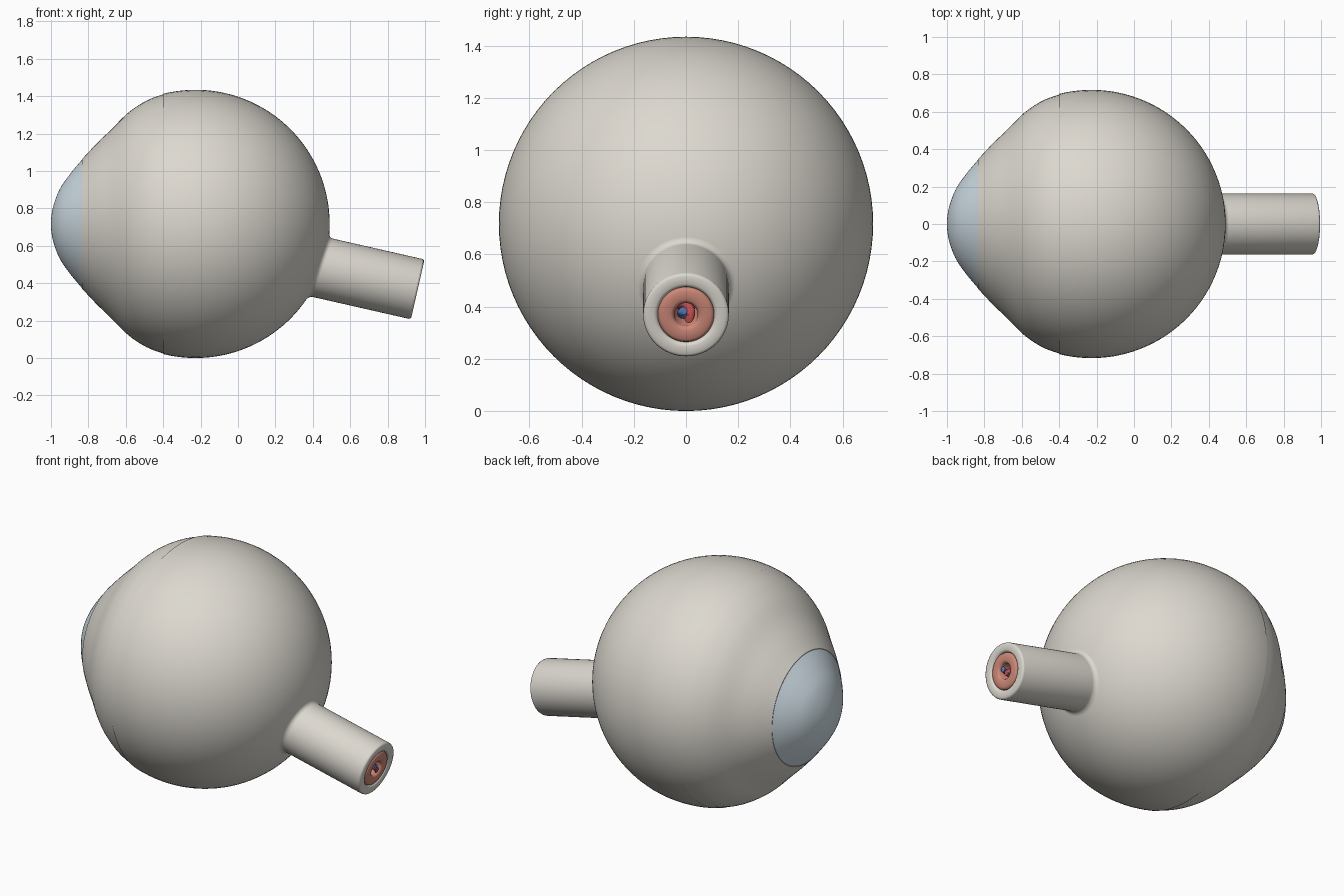
import bpy, bmesh
from math import sin, cos, pi, sqrt, radians
from mathutils import Vector

if "Cube" in bpy.data.objects:
    bpy.data.objects.remove(bpy.data.objects["Cube"])

R = 0.717
C = Vector((-0.227, 0, R))                       # globe centre
TILT = radians(12.8)
D = Vector((cos(TILT), 0, -sin(TILT)))           # nerve axis
U, V = Vector((sin(TILT), 0, cos(TILT))), Vector((0, 1, 0))
END = Vector((0.961, 0, 0.367))                  # centre of the cut nerve end


def material(name, rgb):
    m = bpy.data.materials.new(name)
    m.diffuse_color = (*rgb, 1)
    m.use_nodes = True
    m.node_tree.nodes["Principled BSDF"].inputs["Base Color"].default_value = m.diffuse_color
    return m


WHITE = material("white", (0.72, 0.69, 0.63))
CLEAR = material("pale blue", (0.62, 0.72, 0.78))
PINK = material("pink", (0.62, 0.25, 0.19))
RED = material("red", (0.55, 0.08, 0.08))
BLUE = material("blue", (0.12, 0.22, 0.55))


def skin(name, rings, mat, angle=40):
    """Join successive rings of points into a smooth surface."""
    bm = bmesh.new()
    loops = [[bm.verts.new(p) for p in ring] for ring in rings]
    n = len(loops[0])
    for a, b in zip(loops, loops[1:]):
        for i in range(n):
            j = (i + 1) % n
            bm.faces.new((a[i], a[j], b[j], b[i]))
    bmesh.ops.remove_doubles(bm, verts=bm.verts, dist=1e-5)
    bmesh.ops.recalc_face_normals(bm, faces=bm.faces)
    me = bpy.data.meshes.new(name)
    bm.to_mesh(me)
    bm.free()
    me.materials.append(mat)
    ob = bpy.data.objects.new(name, me)
    bpy.context.collection.objects.link(ob)
    bpy.ops.object.select_all(action='DESELECT')
    ob.select_set(True)
    bpy.context.view_layer.objects.active = ob
    bpy.ops.object.shade_smooth_by_angle(angle=radians(angle))
    return ob


def globe_ring(x, r, n=96):
    return [(x, r * cos(2 * pi * i / n), R + r * sin(2 * pi * i / n)) for i in range(n)]


def nerve_point(t, r, a):
    return END + D * t + (U * cos(a) + V * sin(a)) * r


def nerve_ring(t, r, n=64):
    return [nerve_point(t, r, 2 * pi * i / n) for i in range(n)]


def smooth(pts, steps=4):
    """Catmull-Rom curve through profile points."""
    p = [Vector(q) for q in pts]
    p = [2 * p[0] - p[1]] + p + [2 * p[-1] - p[-2]]
    out = []
    for a, b, c, d in zip(p, p[1:], p[2:], p[3:]):
        for k in range(steps):
            t = k / steps
            out.append(0.5 * (2 * b + (c - a) * t + (2 * a - 5 * b + 4 * c - d) * t * t
                              + (3 * b - a - 3 * c + d) * t ** 3))
    return out + [p[-2]]


# cornea: domed cap
dome = [(-0.99, 0.086), (-0.955, 0.182), (-0.90, 0.264), (-0.835, 0.342)]
full = [(x, -r) for x, r in reversed(dome)] + [(-1.0, 0)] + dome
cap = smooth(full)[16:]
skin("cornea", [globe_ring(x, max(r, 0)) for x, r in cap], CLEAR)

# sclera: tapered front blending into a sphere
front = smooth([(-0.835, 0.345), (-0.76, 0.425), (-0.68, 0.503), (-0.60, 0.583),
                (-0.54, 0.629), (-0.47, 0.668), (-0.38, 0.699)])
a0 = pi - 1.33
back = [(C.x + R * cos(a0 * (1 - k / 40)), R * sin(a0 * (1 - k / 40))) for k in range(41)]
rim = [(-0.82, 0.30)]                            # lip turned in behind the cornea
skin("sclera", [globe_ring(x, r) for x, r in rim + [tuple(p) for p in front] + back], WHITE)


def globe_hit(r, a):
    """Distance along the nerve axis where a line at radius r leaves the globe."""
    q = nerve_point(0, r, a) - C
    b = q.dot(D)
    return -b + sqrt(b * b - q.dot(q) + R * R)


# optic nerve sheath: filleted root, straight tube, slightly rounded lip
SR, F, N = 0.164, 0.022, 64
root = []
for k in range(7):
    s = pi / 2 * k / 6
    rad = SR + F * (1 - sin(s))
    angles = [2 * pi * i / N for i in range(N)]
    root.append([nerve_point(globe_hit(rad, a) + F * (1 - cos(s)), rad, a) for a in angles])
lip = [(-0.012, SR), (-0.004, SR - 0.003), (0, SR - 0.012), (0, 0.122),
       (-0.004, 0.113), (-0.014, 0.108), (-0.2, 0.108)]
skin("optic_nerve_sheath", root + [nerve_ring(t, r) for t, r in lip], WHITE, 60)

# nerve core: rounded pink ring with a central canal
core = [(-0.2, 0.108), (-0.014, 0.108), (-0.005, 0.104), (0, 0.095), (0.0, 0.06),
        (-0.004, 0.051), (-0.014, 0.045), (-0.25, 0.045), (-0.25, 0)]
skin("nerve_core", [nerve_ring(t, r) for t, r in core], PINK, 60)


# blood vessels: two strands twisted around each other inside the canal
def vessel(name, phase, mat):
    rings = []
    for k in range(33):
        t = -0.24 + 0.235 * k / 32
        a = phase + (k - 32) / 32 * 2 * pi
        mid = nerve_point(t, 0.019, a)
        rings.append([mid + (U * cos(b) + V * sin(b)) * 0.016
                      for b in (2 * pi * i / 16 for i in range(16))])
    tip = nerve_point(-0.003, 0.019, phase)
    rings.append([tip] * 16)
    return skin(name, rings, mat, 60)


vessel("vein", -0.6, BLUE)
vessel("artery", -0.6 + pi, RED)
